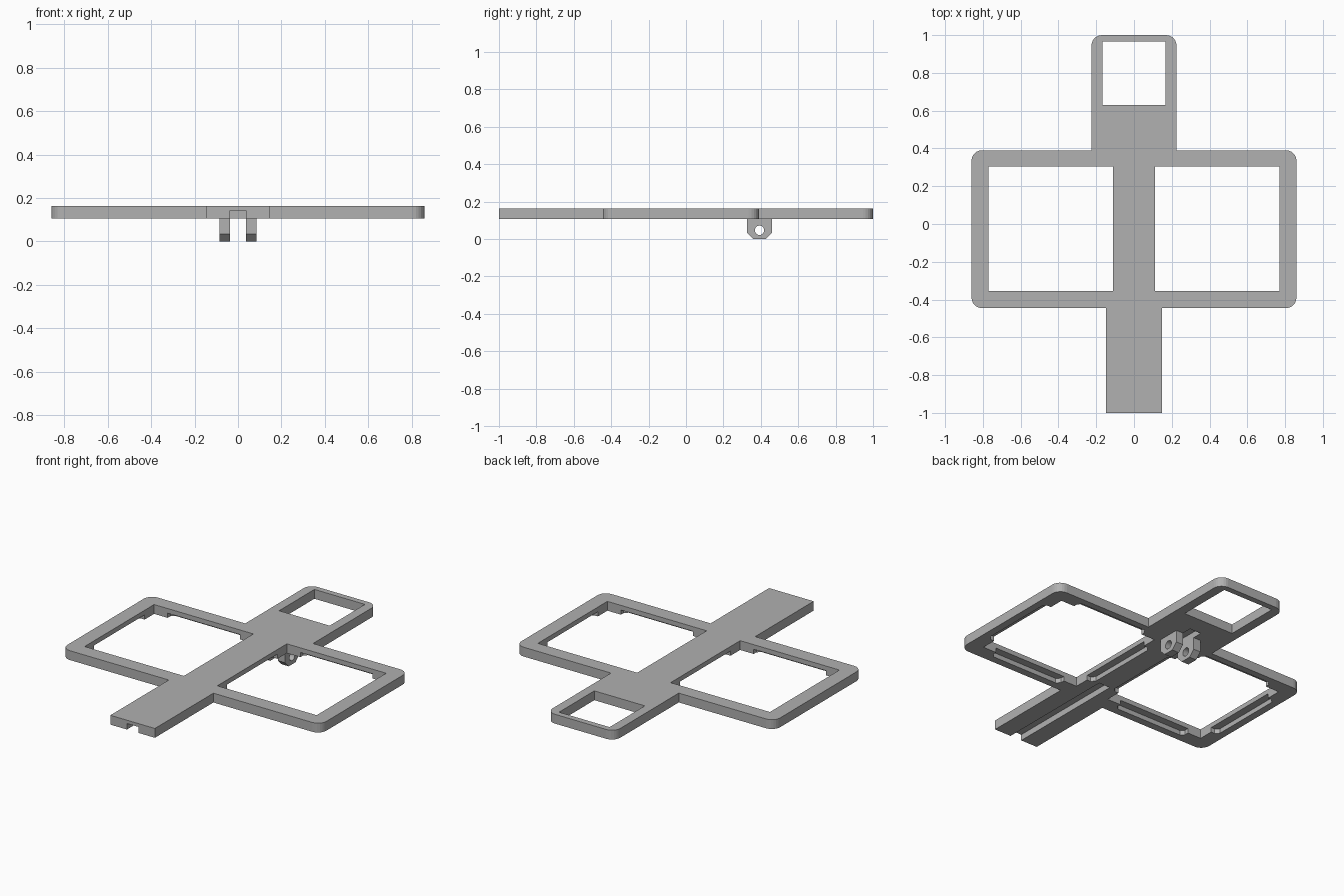
import bpy, bmesh, math
from mathutils import Vector

if "Cube" in bpy.data.objects:
    bpy.data.objects.remove(bpy.data.objects["Cube"], do_unlink=True)

BOTTOM, TOP, RECESS, CHANNEL = 0.107, 0.163, 0.135, 0.143

grey = bpy.data.materials.new("light_grey")
grey.use_nodes = True
grey.diffuse_color = (0.44, 0.44, 0.44, 1)
grey.node_tree.nodes["Principled BSDF"].inputs["Base Color"].default_value = grey.diffuse_color


def prism(name, outline, lo, hi, axis="z"):
    """Extrude a 2D outline along z (points are x, y) or x (points are y, z)."""
    place = (lambda a, b: (a, b, lo)) if axis == "z" else (lambda a, b: (lo, a, b))
    bm = bmesh.new()
    face = bm.faces.new([bm.verts.new(place(a, b)) for a, b in outline])
    new = bmesh.ops.extrude_face_region(bm, geom=[face])["geom"]
    shift = Vector((0, 0, hi - lo)) if axis == "z" else Vector((hi - lo, 0, 0))
    bmesh.ops.translate(bm, vec=shift, verts=[v for v in new if isinstance(v, bmesh.types.BMVert)])
    bmesh.ops.recalc_face_normals(bm, faces=bm.faces)
    mesh = bpy.data.meshes.new(name)
    bm.to_mesh(mesh)
    bm.free()
    mesh.materials.append(grey)
    obj = bpy.data.objects.new(name, mesh)
    bpy.context.collection.objects.link(obj)
    return obj


def box(name, x0, x1, y0, y1, lo, hi):
    return prism(name, [(x0, y0), (x1, y0), (x1, y1), (x0, y1)], lo, hi)


def cut(target, cutter):
    mod = target.modifiers.new("cut", "BOOLEAN")
    mod.operation, mod.solver, mod.object = "DIFFERENCE", "EXACT", cutter
    bpy.context.view_layer.update()
    mesh = bpy.data.meshes.new_from_object(target.evaluated_get(bpy.context.evaluated_depsgraph_get()))
    target.modifiers.clear()
    target.data = mesh
    bpy.data.objects.remove(cutter, do_unlink=True)


def rounded(x, y, r, steps=6):
    """Upper or lower right corner arc, counter-clockwise."""
    s = 1 if y > 0 else -1
    arc = [(x - r + r * math.cos(t), y - s * r + s * r * math.sin(t))
           for t in [i * math.pi / 2 / steps for i in range(steps + 1)]]
    return arc if s > 0 else arc[::-1]


# Plate outline: stem, wide frame and head
half = [(0.148, -1), (0.148, -0.445)]
half += rounded(0.86, -0.445, 0.055) + rounded(0.86, 0.39, 0.055)
half += [(0.225, 0.39)] + rounded(0.225, 1, 0.055)
plate = prism("frame_plate", half + [(-x, y) for x, y in reversed(half)], BOTTOM, TOP)

# Head window
cut(plate, box("cutter", -0.168, 0.168, 0.63, 0.965, 0, 0.3))

# Side windows, each with an underside recess along all four edges
CY, HALF_W = -0.025, 0.33
for side in (-1, 1):
    cx = side * 0.441
    cut(plate, box("cutter", cx - HALF_W, cx + HALF_W, CY - HALF_W, CY + HALF_W, 0, 0.3))
    for k in range(4):
        c, s = round(math.cos(k * math.pi / 2)), round(math.sin(k * math.pi / 2))
        shape = [(0.3, -0.24), (0.355, -0.24), (0.375, -0.22),
                 (0.375, 0.22), (0.355, 0.24), (0.3, 0.24)]
        pts = [(cx + u * c - v * s, CY + u * s + v * c) for u, v in shape]
        cut(plate, prism("cutter", pts, 0, RECESS))

# Underside channel in the stem and pocket above the hinge lugs
cut(plate, box("cutter", -0.038, 0.038, -1.1, -0.25, 0, CHANNEL))
cut(plate, box("cutter", -0.038, 0.038, 0.28, 0.52, 0, CHANNEL))

# Hinge lugs with a pin hole
profile = [(0.325, BOTTOM), (0.325, 0.035), (0.36, 0), (0.425, 0), (0.46, 0.035), (0.46, BOTTOM)]
ring = [(0.393 + 0.025 * math.cos(i * math.pi / 12), 0.047 + 0.025 * math.sin(i * math.pi / 12))
        for i in range(24)]
for name, lo, hi in (("right_hinge_lug", -0.085, -0.038), ("left_hinge_lug", 0.038, 0.085)):
    lug = prism(name, profile, lo, hi, "x")
    cut(lug, prism("cutter", ring, lo - 0.02, hi + 0.02, "x"))
